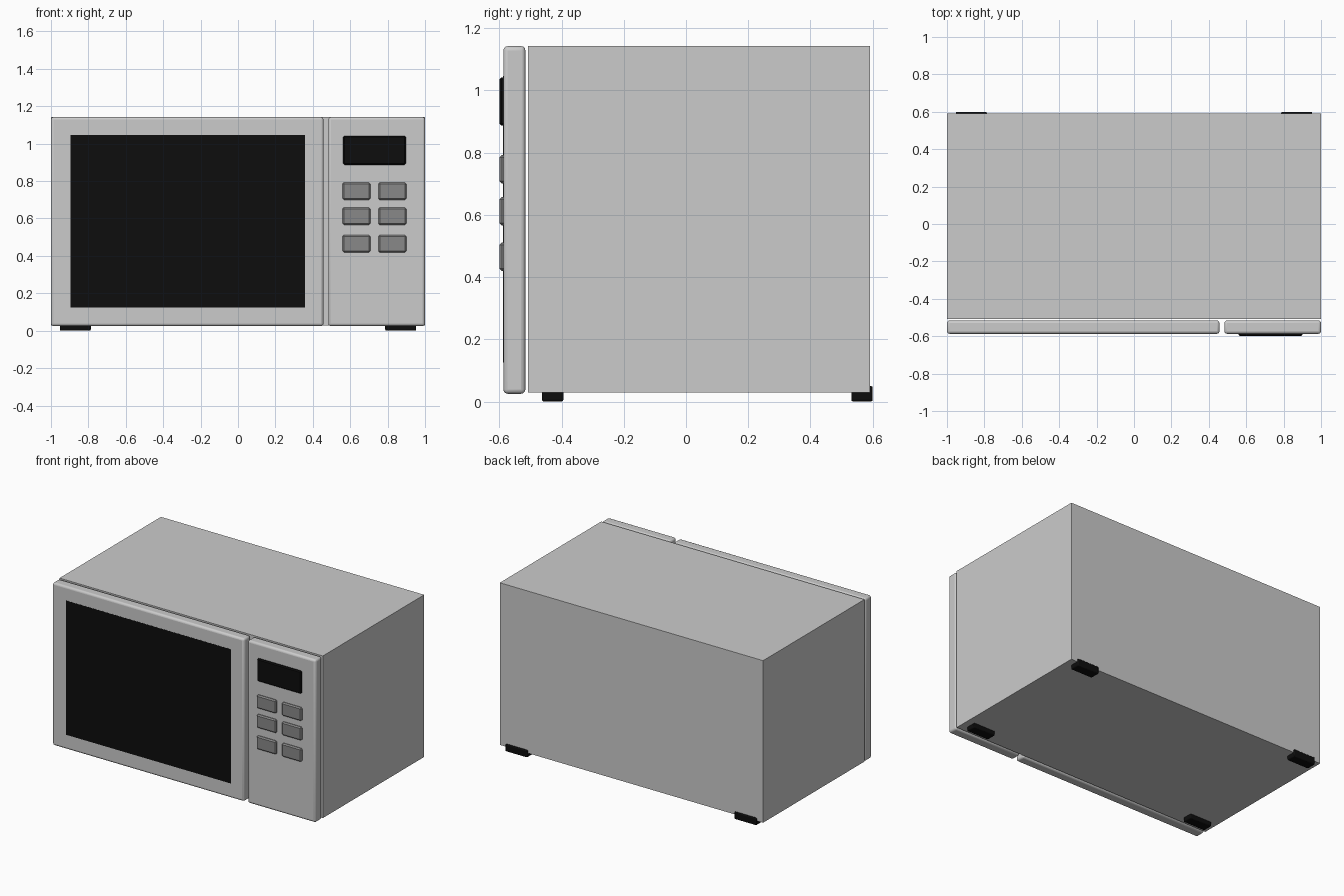
import bpy, bmesh, math
from mathutils import Vector

if "Cube" in bpy.data.objects:
    bpy.data.objects.remove(bpy.data.objects["Cube"])


def material(name, rgb):
    m = bpy.data.materials.new(name)
    m.diffuse_color = (*rgb, 1)
    m.use_nodes = True
    m.node_tree.nodes["Principled BSDF"].inputs["Base Color"].default_value = m.diffuse_color
    return m


black = material("black", (0.004, 0.004, 0.004))
dark_grey = material("dark_grey", (0.25, 0.25, 0.25))


def box(name, x, y, z, bevel=0, segments=1, mat=None):
    """Box from (min, max) ranges, with an optional edge bevel."""
    bm = bmesh.new()
    bmesh.ops.create_cube(bm, size=1)
    for v in bm.verts:
        v.co = Vector([(a + b) / 2 + c * (b - a) for (a, b), c in zip((x, y, z), v.co)])
    mesh = bpy.data.meshes.new(name)
    bm.to_mesh(mesh)
    bm.free()
    ob = bpy.data.objects.new(name, mesh)
    bpy.context.collection.objects.link(ob)
    if mat:
        mesh.materials.append(mat)
    if bevel:
        mod = ob.modifiers.new("bevel", 'BEVEL')
        mod.width, mod.segments = bevel, segments
    if segments > 1:
        bpy.ops.object.select_all(action='DESELECT')
        ob.select_set(True)
        bpy.context.view_layer.objects.active = ob
        bpy.ops.object.shade_smooth_by_angle(angle=math.radians(35))
    return ob


# Main casing
box("casing", (-1, 1), (-0.508, 0.592), (0.029, 1.142))

# Door and control panel slabs with rounded edges
box("door", (-1, 0.457), (-0.587, -0.516), (0.025, 1.142), 0.014, 3)
box("control_panel", (0.483, 1), (-0.587, -0.516), (0.025, 1.142), 0.014, 3)

# Dark door window, practically flush with the door
box("door_window", (-0.895, 0.357), (-0.588, -0.58), (0.125, 1.046), mat=black)

# Display
box("display", (0.562, 0.898), (-0.6, -0.575), (0.887, 1.042), 0.007, 1, black)

# Buttons: three rows of two
for row, z in enumerate((0.70, 0.566, 0.419)):
    for col, x in enumerate((0.558, 0.75)):
        box(f"button_{row + 1}_{col + 1}", (x, x + 0.15), (-0.6, -0.575),
            (z, z + 0.092), 0.008, 1, dark_grey)

# Four feet
for side, x in (("left", -0.953), ("right", 0.787)):
    for end, y in (("front", -0.463), ("back", 0.531)):
        box(f"{end}_{side}_foot", (x, x + 0.166), (y, y + 0.069), (0, 0.05),
            0.006, 2, black)
